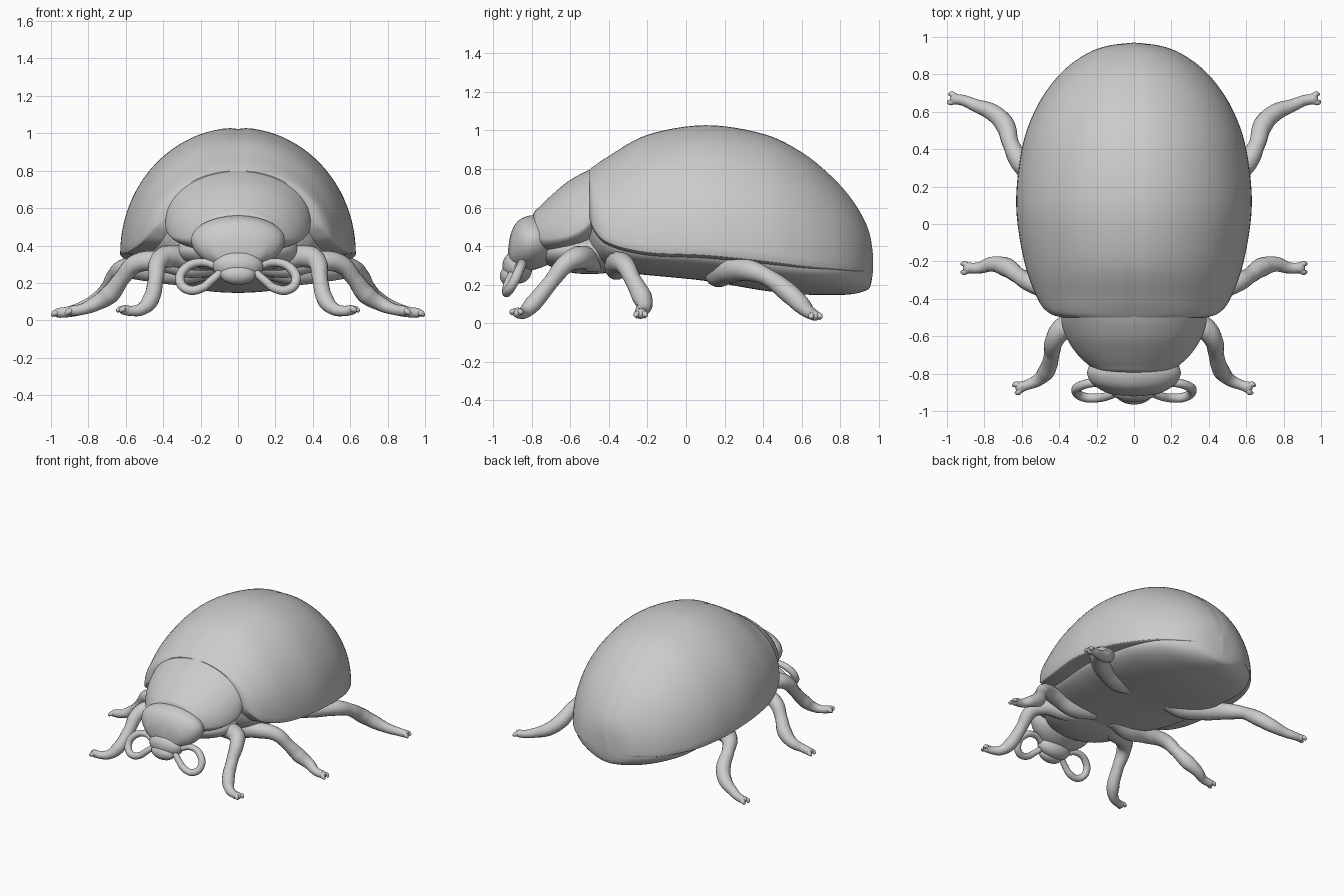
import bpy, bmesh, math
from mathutils import Vector

if "Cube" in bpy.data.objects:
    bpy.data.objects.remove(bpy.data.objects["Cube"], do_unlink=True)

grey = bpy.data.materials.new("plain grey")
grey.use_nodes = True
grey.diffuse_color = (0.6, 0.6, 0.6, 1)
grey.node_tree.nodes["Principled BSDF"].inputs["Base Color"].default_value = (0.6, 0.6, 0.6, 1)


def finish(obj, angle=40):
    bpy.ops.object.select_all(action='DESELECT')
    obj.select_set(True)
    bpy.context.view_layer.objects.active = obj
    if obj.type != 'MESH':
        bpy.ops.object.convert(target='MESH')
        obj = bpy.context.object
    obj.data.materials.clear()
    obj.data.materials.append(grey)
    bpy.ops.object.shade_smooth_by_angle(angle=math.radians(angle))
    return obj


def spline(stations, steps):
    """Smooth curve through tuples of any length."""
    pts = [stations[0]] + list(stations) + [stations[-1]]
    out = []
    for i in range(1, len(pts) - 2):
        for s in range(steps):
            t = s / steps
            out.append([0.5 * (2 * b + (c - a) * t + (2 * a - 5 * b + 4 * c - d) * t * t
                               + (3 * b - a - 3 * c + d) * t ** 3)
                        for a, b, c, d in zip(*pts[i - 1:i + 3])])
    return out + [list(stations[-1])]


def loft(name, stations, seam=0.0, segments=96, steps=6):
    """Egg-shaped sections along y: (y, half width, top, widest height, bottom)."""
    bm = bmesh.new()
    rings = []
    for y, w, top, mid, low in spline(stations, steps):
        ring = []
        for k in range(segments):
            a = math.tau * k / segments
            x, up = w * math.cos(a), math.sin(a)
            z = mid + up * ((top - mid) if up > 0 else (mid - low))
            if up > 0:
                z -= seam * math.exp(-(x / 0.03) ** 2)
            ring.append(bm.verts.new((x, y, z)))
        rings.append(ring)
    for r, q in zip(rings, rings[1:]):
        for k in range(segments):
            n = (k + 1) % segments
            bm.faces.new((r[k], r[n], q[n], q[k]))
    bm.faces.new(rings[0])
    bm.faces.new(rings[-1])
    bmesh.ops.remove_doubles(bm, verts=bm.verts, dist=0.0005)
    bmesh.ops.recalc_face_normals(bm, faces=bm.faces)
    mesh = bpy.data.meshes.new(name)
    bm.to_mesh(mesh)
    bm.free()
    obj = bpy.data.objects.new(name, mesh)
    bpy.context.collection.objects.link(obj)
    return finish(obj)


def ball(name, loc, size, tilt=0):
    bpy.ops.mesh.primitive_uv_sphere_add(segments=40, ring_count=24, location=loc,
                                         rotation=(tilt, 0, 0))
    obj = bpy.context.object
    obj.name = name
    obj.scale = size
    return finish(obj)


def tube(name, points, radii):
    curve = bpy.data.curves.new(name, 'CURVE')
    curve.dimensions = '3D'
    curve.bevel_depth = 1
    curve.bevel_resolution = 5
    curve.resolution_u = 8
    curve.use_fill_caps = True
    sp = curve.splines.new('BEZIER')
    sp.bezier_points.add(len(points) - 1)
    for bp, co, r in zip(sp.bezier_points, points, radii):
        bp.co, bp.radius = co, r
        bp.handle_left_type = bp.handle_right_type = 'AUTO'
    obj = bpy.data.objects.new(name, curve)
    bpy.context.collection.objects.link(obj)
    return finish(obj, 60)


# Wing shell and belly share the same outline
body = [(-.50, .385, .80, .55, .32), (-.475, .455, .82, .49, .30), (-.40, .515, .87, .42, .27),
        (-.20, .587, .98, .37, .25), (.10, .63, 1.03, .355, .22), (.40, .60, .985, .325, .17),
        (.60, .533, .89, .30, .15), (.75, .44, .77, .288, .147), (.85, .343, .66, .28, .15),
        (.92, .235, .55, .28, .165), (.955, .13, .46, .28, .19), (.97, 0, .36, .30, .27)]
loft("wing_shell", [(y, w, t, m, m - 0.03) for y, w, t, m, b in body], seam=0.007)
loft("belly", [(y, w * min(.97, max(.83, .83 + (y - .3) * .3)), m + 0.05, m, b)
               for y, w, t, m, b in body])

# Thorax plate and the chest under it
loft("thorax_plate", [(-.485, .387, .803, .54, .42), (-.54, .385, .778, .49, .385),
                      (-.62, .355, .73, .455, .365), (-.70, .30, .662, .44, .36),
                      (-.76, .235, .605, .44, .37), (-.79, .18, .57, .44, .39),
                      (-.805, 0, .50, .46, .44)])
ball("chest", (0, -.50, .37), (.33, .27, .115))

# Head narrows forward into the mouth
loft("head", [(-.70, .19, .53, .43, .31), (-.75, .235, .55, .43, .29), (-.80, .25, .56, .43, .275),
              (-.85, .228, .545, .42, .27), (-.885, .18, .515, .40, .28),
              (-.91, .12, .46, .385, .30), (-.922, 0, .39, .375, .36)])
ball("muzzle", (0, -.875, .29), (.135, .075, .085), 0.4)
ball("mouth", (0, -.91, .245), (.095, .055, .055), 0.5)

# Legs as centre lines with a radius at each joint
legs = {
    "front": ([(.07, -.44, .32), (.22, -.49, .325), (.38, -.56, .34), (.425, -.62, .31),
               (.44, -.70, .215), (.47, -.79, .105), (.515, -.835, .06), (.57, -.86, .05),
               (.605, -.872, .055)],
              (.05, .06, .06, .05, .041, .045, .034, .027, .027)),
    "middle": ([(.08, -.33, .30), (.25, -.36, .285), (.42, -.355, .315), (.55, -.315, .30),
                (.62, -.275, .225), (.685, -.23, .14), (.76, -.215, .09), (.83, -.235, .06),
                (.885, -.235, .05)],
               (.05, .06, .058, .05, .043, .052, .04, .03, .028)),
    "hind": ([(.12, .14, .28), (.30, .165, .25), (.48, .235, .275), (.60, .325, .275),
              (.655, .42, .24), (.69, .53, .16), (.755, .595, .10), (.85, .635, .06),
              (.91, .66, .045), (.955, .668, .04)],
             (.05, .062, .068, .057, .044, .052, .047, .034, .029, .027)),
}
antenna = [(.09, -.88, .28), (.20, -.85, .31), (.285, -.865, .275), (.31, -.895, .21),
           (.27, -.925, .165), (.20, -.93, .17), (.14, -.92, .215), (.09, -.90, .26)]

for side, sign in (("left", 1), ("right", -1)):
    def flip(points):
        return [Vector((p[0] * sign, p[1], p[2])) for p in points]

    for which, (points, radii) in legs.items():
        path = flip(points)
        tube(f"{which}_leg_{side}", path, radii)
        # Rounded foot with two short claws
        tip = path[-1]
        ahead = (tip - path[-2]).normalized()
        across = ahead.cross(Vector((0, 0, 1))).normalized()
        ball(f"{which}_foot_{side}", tip, (.03, .03, .026))
        for n, s in enumerate((-1, 1)):
            tube(f"{which}_claw_{side}_{n + 1}",
                 [tip, tip + ahead * .022 + across * s * .022,
                  tip + ahead * .038 + across * s * .02 - Vector((0, 0, .012))],
                 (.02, .016, .008))
    tube(f"antenna_{side}", flip(antenna), (.022, .022, .025, .025, .025, .024, .022, .02))
